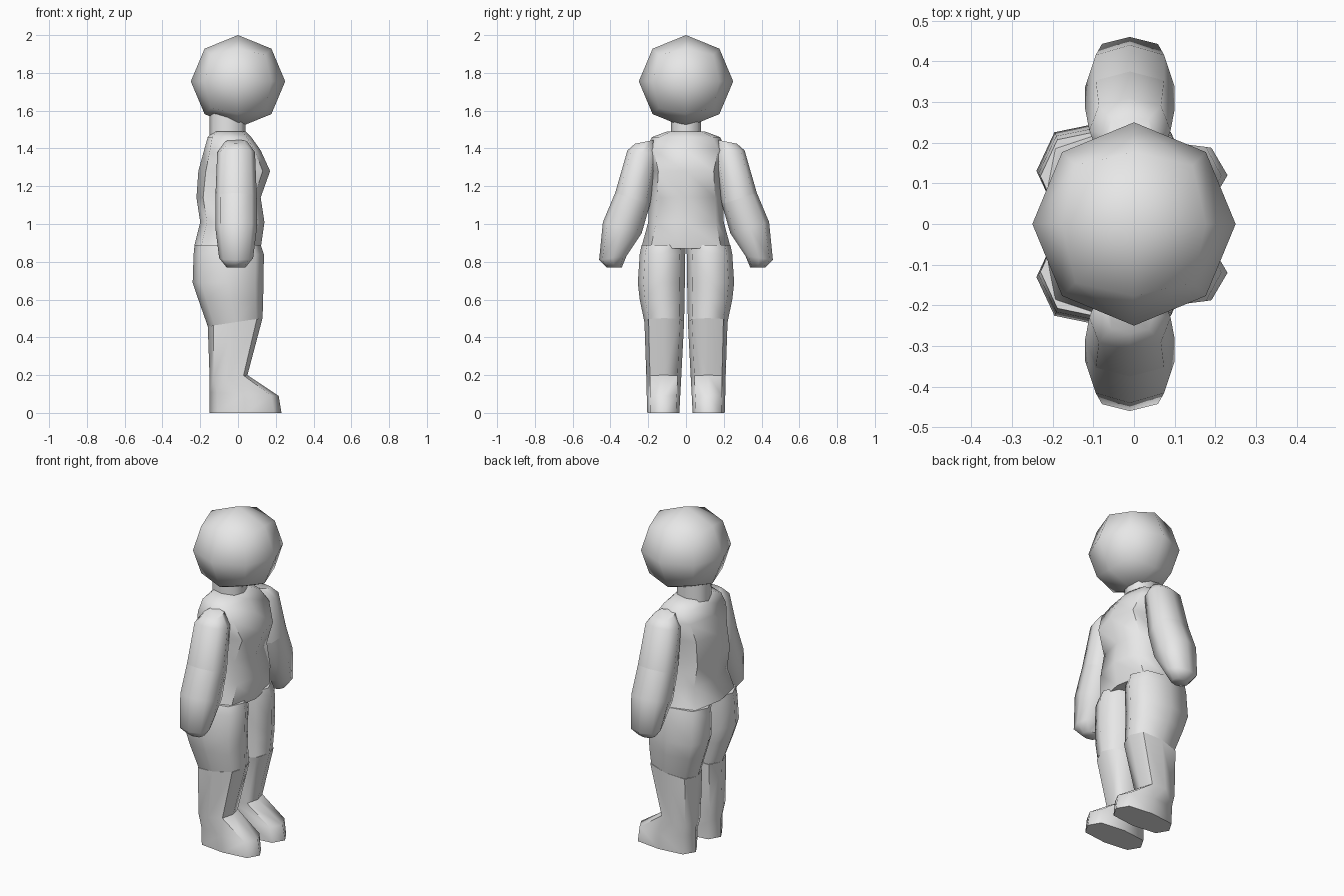
import bpy, bmesh, math

old = bpy.data.objects.get("Cube")
if old:
    bpy.data.objects.remove(old)

clay = bpy.data.materials.new("clay_grey")
clay.use_nodes = True
GREY = (0.8, 0.8, 0.8, 1)
clay.diffuse_color = GREY
clay.node_tree.nodes["Principled BSDF"].inputs["Base Color"].default_value = GREY


def finish(bm, name):
    bmesh.ops.recalc_face_normals(bm, faces=bm.faces)
    mesh = bpy.data.meshes.new(name)
    bm.to_mesh(mesh)
    bm.free()
    mesh.materials.append(clay)
    obj = bpy.data.objects.new(name, mesh)
    bpy.context.collection.objects.link(obj)
    bpy.ops.object.select_all(action="DESELECT")
    obj.select_set(True)
    bpy.context.view_layer.objects.active = obj
    bpy.ops.object.shade_smooth_by_angle(angle=math.radians(60))
    return obj


def loft(name, rings, side=1, corner=1.08):
    """Eight-sided loft; ring = z, x back, x front, y inner, y outer, tilt x, tilt y."""
    bm = bmesh.new()
    loops = []
    for z, x0, x1, y0, y1, *tilt in rings:
        tx, ty = tilt or (0, 0)
        loop = []
        for i in range(8):
            k = corner if i % 2 else 1
            c, s = k * math.cos(i * math.pi / 4), k * math.sin(i * math.pi / 4)
            x = (x0 + x1) / 2 + c * (x1 - x0) / 2
            y = (y0 + y1) / 2 + s * (y1 - y0) / 2
            loop.append(bm.verts.new((x, side * y, z + tx * c + ty * s)))
        loops.append(loop)
    for a, b in zip(loops, loops[1:]):
        for i in range(8):
            j = (i + 1) % 8
            bm.faces.new((a[i], a[j], b[j], b[i]))
    bm.faces.new(loops[0])
    bm.faces.new(loops[-1])
    return finish(bm, name)


# Head: a cube divided once and rounded to a ball
bm = bmesh.new()
bmesh.ops.create_cube(bm, size=2)
bmesh.ops.subdivide_edges(bm, edges=bm.edges[:], cuts=1, use_grid_fill=True)
for v in bm.verts:
    v.co = v.co.normalized() * 0.25
    v.co.z = v.co.z * 0.98 + 1.755
finish(bm, "head")

# Neck and torso
loft("neck", [(1.45, -0.15, 0.04, -0.08, 0.08), (1.60, -0.15, 0.04, -0.08, 0.08)])
loft("torso", [
    (1.49, -0.13, 0.04, -0.10, 0.10),
    (1.46, -0.16, 0.07, -0.18, 0.18),
    (1.39, -0.18, 0.12, -0.215, 0.215),
    (1.28, -0.21, 0.17, -0.185, 0.185),
    (1.14, -0.22, 0.12, -0.195, 0.195),
    (1.01, -0.20, 0.14, -0.20, 0.20),
    (0.88, -0.23, 0.12, -0.235, 0.235, -0.01, 0),
], corner=1.12)

for label, side in (("left", 1), ("right", -1)):
    # Arm in two pieces meeting at the elbow
    elbow = (1.135, -0.12, 0.10, 0.19, 0.375, 0, 0.03)
    loft(label + "_upper_arm", [
        (1.435, -0.07, 0.05, 0.17, 0.27, 0, -0.01),
        (1.38, -0.11, 0.09, 0.15, 0.31, 0, 0.01),
        elbow,
    ], side)
    loft(label + "_forearm", [
        elbow,
        (0.98, -0.12, 0.10, 0.235, 0.44, 0, 0.03),
        (0.82, -0.10, 0.08, 0.315, 0.46, 0, -0.01),
        (0.77, -0.06, 0.04, 0.34, 0.42),
    ], side)

    # Thigh, with the hem raised at the front
    hem = (0.48, -0.16, 0.13, 0.01, 0.22, 0.022, 0)
    loft(label + "_thigh", [
        (0.89, -0.23, 0.12, 0.0, 0.235),
        (0.84, -0.235, 0.137, 0.004, 0.245),
        (0.69, -0.24, 0.135, 0.006, 0.255),
        (0.60, -0.21, 0.133, 0.008, 0.245),
        hem,
    ], side)

    # Shin and foot in one piece
    loft(label + "_lower_leg", [
        hem,
        (0.19, -0.15, 0.05, 0.025, 0.21, 0.01, 0),
        (0.10, -0.15, 0.215, 0.03, 0.208, -0.01, 0),
        (0.0, -0.15, 0.23, 0.035, 0.205),
    ], side, 1.12)
